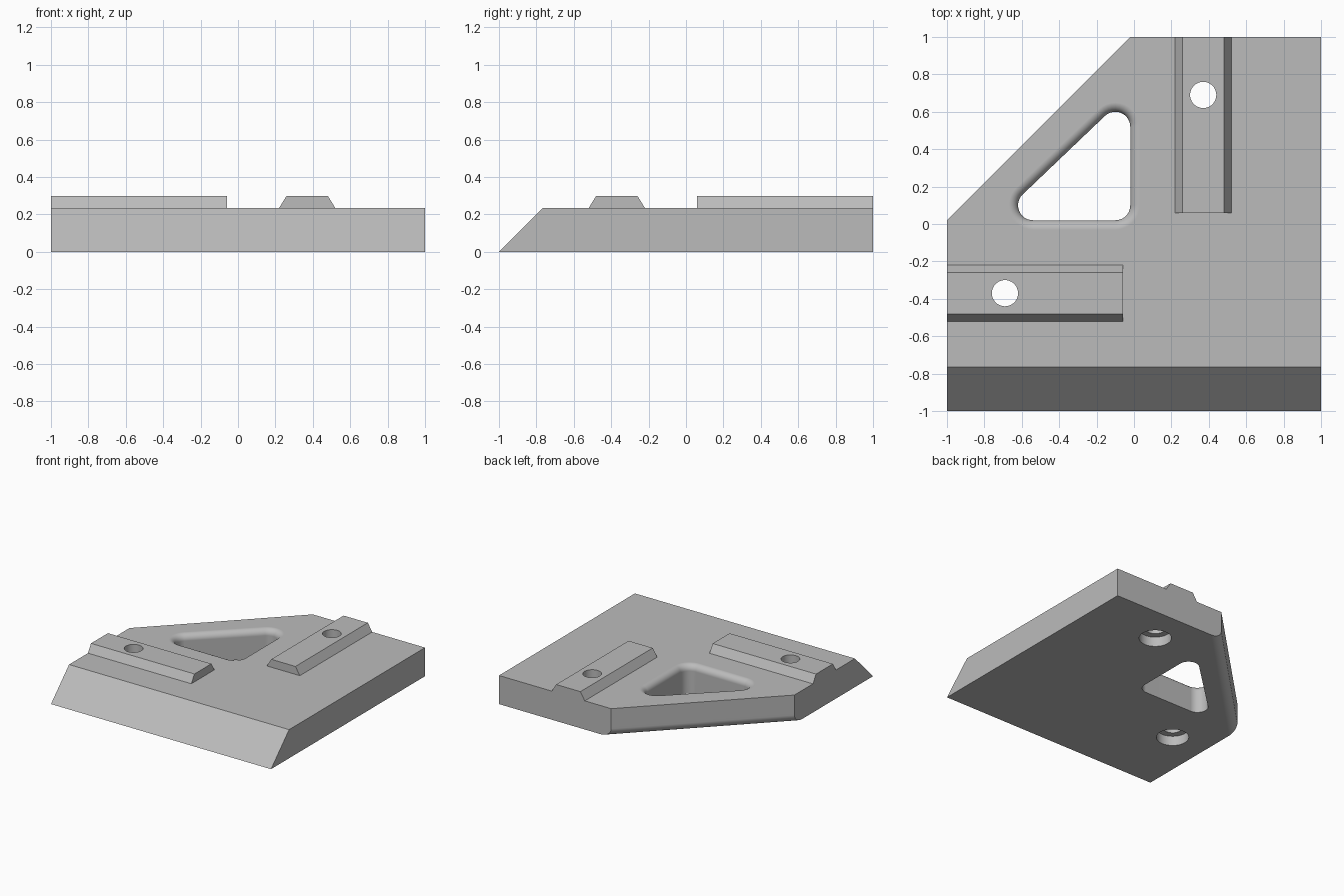
import bpy, bmesh, math
from mathutils import Vector

cube = bpy.data.objects.get("Cube")
if cube:
    bpy.data.objects.remove(cube)

grey = bpy.data.materials.new("light_grey")
grey.use_nodes = True
grey.diffuse_color = (0.5, 0.5, 0.5, 1)
grey.node_tree.nodes["Principled BSDF"].inputs["Base Color"].default_value = (0.5, 0.5, 0.5, 1)

TOP, CREST = 0.235, 0.30


def link(name, bm):
    bmesh.ops.recalc_face_normals(bm, faces=bm.faces)
    mesh = bpy.data.meshes.new(name)
    bm.to_mesh(mesh)
    bm.free()
    obj = bpy.data.objects.new(name, mesh)
    bpy.context.collection.objects.link(obj)
    mesh.materials.append(grey)
    return obj


def loft(rings):
    """Closed solid through a list of equal-length point rings."""
    bm = bmesh.new()
    loops = [[bm.verts.new(p) for p in ring] for ring in rings]
    for a, b in zip(loops, loops[1:]):
        for i in range(len(a)):
            j = (i + 1) % len(a)
            bm.faces.new((a[i], a[j], b[j], b[i]))
    bm.faces.new(loops[0][::-1])
    bm.faces.new(loops[-1])
    return bm


def cylinder(name, x, y, radius, z0, z1):
    def ring(z):
        return [(x + radius * math.cos(math.tau * i / 48),
                 y + radius * math.sin(math.tau * i / 48), z) for i in range(48)]
    obj = link(name, loft([ring(z0), ring(z1)]))
    obj.hide_render = True
    return obj


def cut(obj, cutters):
    for c in cutters:
        mod = obj.modifiers.new("cut", 'BOOLEAN')
        mod.operation, mod.solver, mod.object = 'DIFFERENCE', 'EXACT', c
    deps = bpy.context.evaluated_depsgraph_get()
    baked = bpy.data.meshes.new_from_object(obj.evaluated_get(deps))
    obj.modifiers.clear()
    obj.data = baked


def smooth(obj):
    bpy.ops.object.select_all(action='DESELECT')
    obj.select_set(True)
    bpy.context.view_layer.objects.active = obj
    bpy.ops.object.shade_smooth_by_angle(angle=math.radians(30))
    mod = obj.modifiers.new("flat_normals", 'WEIGHTED_NORMAL')
    mod.keep_sharp = True


# Plate with sloped front and one corner cut off
outline = [(-1, -1), (1, -1), (1, 1), (-0.02, 1), (-1, 0.02)]
bm = loft([[(x, y, 0) for x, y in outline],
           [(x, -0.765 if y == -1 else y, TOP) for x, y in outline]])

# Rounded lower edge along the cut corner
diagonal = [e for e in bm.edges if all(v.co.z == 0 for v in e.verts)
            and abs((e.verts[0].co + e.verts[1].co).x / 2 + 0.51) < 0.01]
bmesh.ops.bevel(bm, geom=diagonal, offset=0.07, segments=8, profile=0.5, affect='EDGES')
plate = link("base_plate", bm)

# Rounded triangular opening with a filleted upper rim
corners = [Vector((-0.10, 0.10)), Vector((-0.10, 0.52)), Vector((-0.54, 0.10))]
slope = corners[1] - corners[2]
lean = 90 + math.degrees(math.atan2(slope.y, slope.x))
spans = [(-90, 0), (0, lean), (lean, 270)]


def triangle(radius, z):
    points = []
    for c, (a, b) in zip(corners, spans):
        for i in range(13):
            t = math.radians(a + (b - a) * i / 12)
            points.append((c.x + radius * math.cos(t), c.y + radius * math.sin(t), z))
    return points


FILLET, R = 0.05, 0.08
rings = [triangle(R, -0.1)]
for i in range(9):
    t = math.pi / 2 * i / 8
    rings.append(triangle(R + FILLET * (1 - math.cos(t)), TOP - FILLET * (1 - math.sin(t))))
rings.append(triangle(R + FILLET, 0.4))
opening = link("opening_cutter", loft(rings))
opening.hide_render = True

# Screw holes, wider from below
cutters = [opening]
bores = []
for side, (x, y) in (("back", (0.37, 0.69)), ("right", (-0.69, -0.37))):
    bore = cylinder(side + "_bore_cutter", x, y, 0.07, -0.1, 0.5)
    bores.append(bore)
    cutters += [bore, cylinder(side + "_counterbore_cutter", x, y, 0.122, -0.1, 0.08)]
cut(plate, cutters)
smooth(plate)

# Trapezoid rails, the second mirrored across the plate's diagonal
section = [(0.22, TOP), (0.52, TOP), (0.48, CREST), (0.26, CREST)]
for name, bore, flip in (("back_rail", bores[0], False), ("right_rail", bores[1], True)):
    rings = [[(-y, -x, z) if flip else (x, y, z) for x, z in section] for y in (0.06, 1)]
    rail = link(name, loft(rings))
    cut(rail, [bore])
    smooth(rail)

for c in cutters:
    bpy.data.objects.remove(c)
